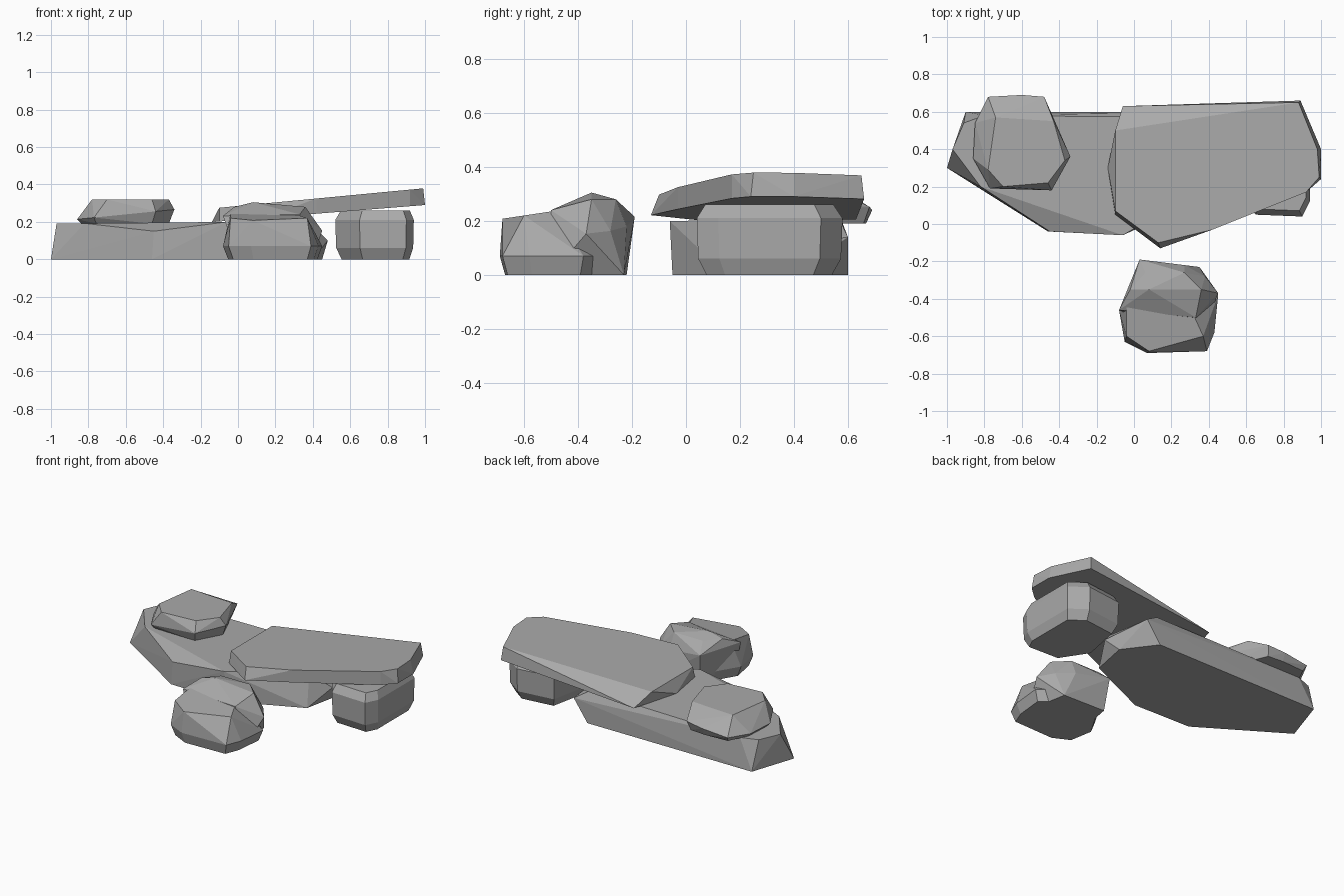
import bpy
import bmesh

# Remove the default object only
default_cube = bpy.data.objects.get("Cube")
if default_cube:
    bpy.data.objects.remove(default_cube, do_unlink=True)


def make_material(name, colour):
    material = bpy.data.materials.new(name)
    material.use_nodes = True
    material.diffuse_color = colour
    shader = material.node_tree.nodes["Principled BSDF"]
    shader.inputs["Base Color"].default_value = colour
    return material


stone = make_material("grey stone", (0.4, 0.4, 0.4, 1))


def ring(outline, height, spread=1, tilt_x=0, tilt_y=0):
    """Place an outline at a height, drawn in towards its middle and tilted."""
    middle_x = sum(x for x, y in outline) / len(outline)
    middle_y = sum(y for x, y in outline) / len(outline)
    return [(middle_x + (x - middle_x) * spread,
             middle_y + (y - middle_y) * spread,
             height + x * tilt_x + y * tilt_y) for x, y in outline]


def make_rock(name, *rings):
    """Chisel a faceted rock as the convex hull of stacked rings."""
    shape = bmesh.new()
    for outline in rings:
        for corner in outline:
            shape.verts.new(corner)
    hull = bmesh.ops.convex_hull(shape, input=shape.verts[:])
    unused = {item for item in hull["geom_interior"] + hull["geom_unused"]
              if isinstance(item, bmesh.types.BMVert)}
    bmesh.ops.delete(shape, geom=list(unused), context="VERTS")
    bmesh.ops.recalc_face_normals(shape, faces=shape.faces[:])
    mesh = bpy.data.meshes.new(name)
    shape.to_mesh(mesh)
    shape.free()
    mesh.materials.append(stone)
    rock = bpy.data.objects.new(name, mesh)
    bpy.context.scene.collection.objects.link(rock)
    return rock


def merge_rocks(main, extra):
    """Fuse a second lump into a rock and discard the spare object."""
    union = main.modifiers.new("fuse", "BOOLEAN")
    union.operation = "UNION"
    union.solver = "EXACT"
    union.object = extra
    bpy.context.view_layer.objects.active = main
    bpy.ops.object.modifier_apply(modifier=union.name)
    bpy.data.objects.remove(extra, do_unlink=True)


# Long slab lying on the ground, pointed at both ends
slab_foot = [(-1, .3), (-.9, .6), (.3, .6), (.45, .4), (.4, .15),
             (-.05, -.05), (-.46, -.04)]
slab_face = [(-.97, .4), (-.91, .54), (-.8, .58), (.3, .57), (.38, .2),
             (-.06, -.06), (-.82, .2)]
slab_waist = [(.48, .3, .1), (.4, .6, .14), (-.45, -.04, .15)]
make_rock("base_slab",
          ring(slab_foot, 0),
          slab_waist,
          ring(slab_face, .2, tilt_x=.01))

# Low rock resting on the base slab, chamfered towards the back
resting_rim = [(-.86, .35), (-.85, .54), (-.78, .68), (-.6, .69),
               (-.48, .68), (-.34, .36), (-.44, .18), (-.77, .19)]
resting_face = [(-.78, .29), (-.7, .2), (-.46, .22), (-.37, .34),
                (-.43, .55), (-.74, .57)]
make_rock("resting_rock",
          ring(resting_rim, .19, spread=.9),
          ring(resting_rim, .3, tilt_x=.1),
          ring(resting_face, .32))

# Broad slab leaning upward across the group
leaning_rim = [(-.1, .05), (.14, -.13), (.42, -.03), (.92, .17), (1, .24),
               (1, .4), (.89, .66), (-.06, .63), (-.14, .3)]
leaning_face = [(-.1, .07), (.13, -.1), (.42, -.03), (.92, .17), (.99, .25),
                (.98, .4), (.88, .65), (-.1, .5)]
make_rock("leaning_slab",
          ring(leaning_rim, .21, tilt_x=.08),
          ring(leaning_face, .285, tilt_x=.095))

# Blocky rock propping up the leaning slab
support_rim = [(.52, .25), (.65, .05), (.9, .04), (.94, .12), (.94, .5),
               (.83, .58), (.58, .55)]
make_rock("support_rock",
          ring(support_rim, 0, spread=.86),
          ring(support_rim, .06, spread=.98),
          ring(support_rim, .21),
          ring(support_rim, .26, spread=.88))

# Separate rock in front: tall back lump fused with a lower front ledge
lump_foot = [(.05, -.22), (.35, -.23), (.4, -.5), (0, -.5)]
lump_rim = [(-.08, -.46), (.03, -.19), (.27, -.22), (.38, -.28),
            (.45, -.37)]
lump_face = [(-.02, -.35), (.36, -.35), (.27, -.26), (.06, -.26)]
lump_crest = [(.08, -.35, .305), (.33, -.5, .24)]
front_rock = make_rock("front_rock",
                       ring(lump_foot, 0),
                       ring(lump_rim, .22, tilt_x=-.15),
                       ring(lump_face, .28),
                       lump_crest)

ledge_rim = [(-.08, -.46), (-.05, -.63), (.07, -.69), (.39, -.68),
             (.43, -.58), (.45, -.38), (.3, -.26), (.04, -.26)]
ledge_face = [(-.04, -.6), (.08, -.68), (.37, -.6), (.32, -.49),
              (-.04, -.41)]
front_ledge = make_rock("front_ledge",
                        ring(ledge_rim, 0, spread=.9),
                        ring(ledge_rim, .07),
                        ring(ledge_face, .31, tilt_y=.15))
merge_rocks(front_rock, front_ledge)
